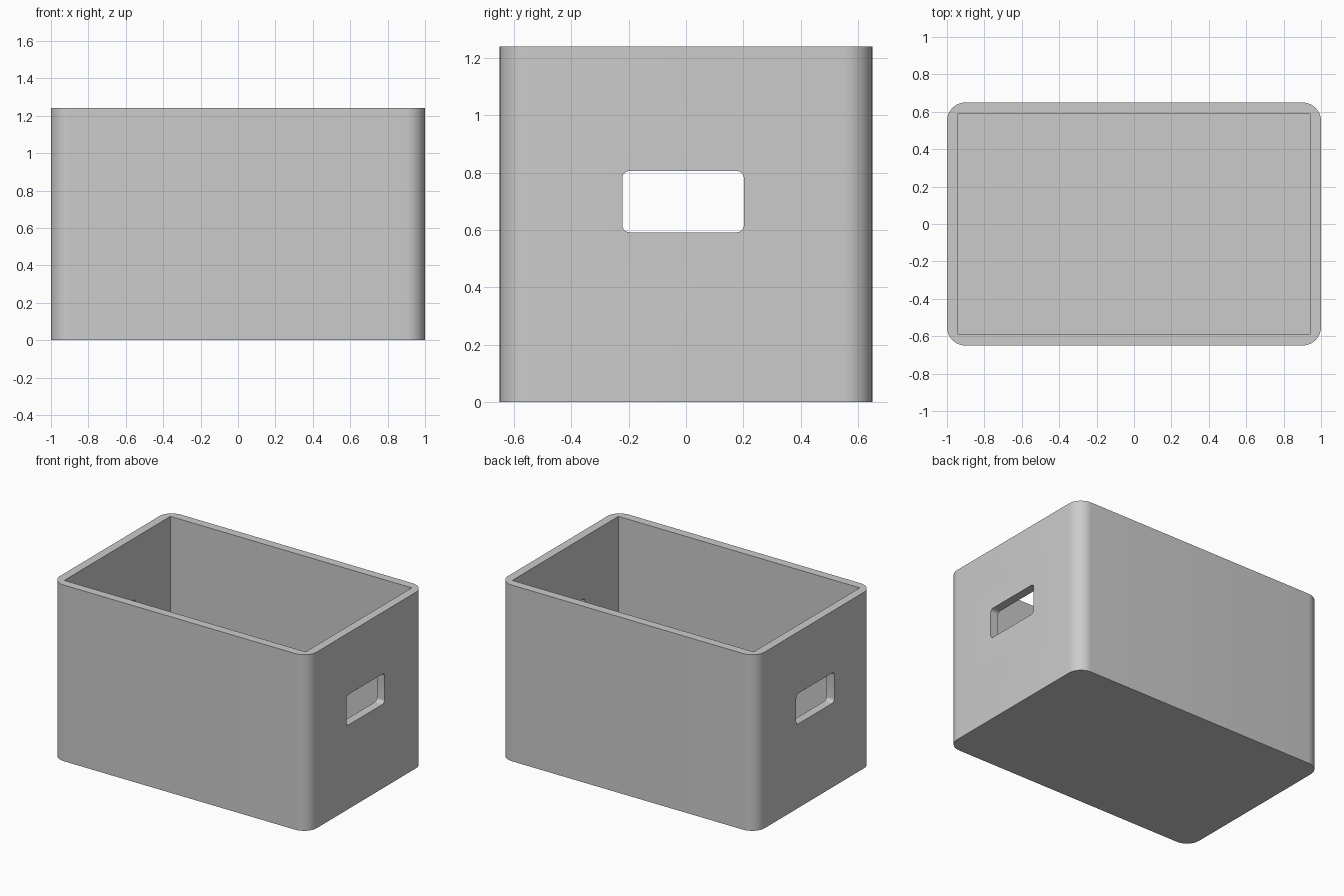
import bpy
import bmesh
from mathutils import Vector

default_cube = bpy.data.objects.get("Cube")
if default_cube:
    bpy.data.objects.remove(default_cube, do_unlink=True)

LENGTH, WIDTH, HEIGHT = 2.0, 1.3, 1.24
WALL = 0.06

# Plain grey finish
grey = bpy.data.materials.new("light_grey")
grey.use_nodes = True
colour = (0.6, 0.6, 0.6, 1)
grey.diffuse_color = colour
grey.node_tree.nodes["Principled BSDF"].inputs["Base Color"].default_value = colour


def rounded_box(name, size, centre, axis=2, radius=0.0, segments=8):
    """Box whose edges parallel to one axis are rounded."""
    bm = bmesh.new()
    bmesh.ops.create_cube(bm, size=1)
    for v in bm.verts:
        v.co = Vector(a * b for a, b in zip(v.co, size)) + Vector(centre)
    if radius:
        edges = [e for e in bm.edges
                 if abs((e.verts[0].co - e.verts[1].co).normalized()[axis]) > 0.9]
        bmesh.ops.bevel(bm, geom=edges, offset=radius, segments=segments,
                        profile=0.5, affect='EDGES')
    mesh = bpy.data.meshes.new(name)
    bm.to_mesh(mesh)
    bm.free()
    mesh.materials.append(grey)
    obj = bpy.data.objects.new(name, mesh)
    bpy.context.collection.objects.link(obj)
    return obj


# Outer shell with rounded upright corners
box = rounded_box("storage_box", (LENGTH, WIDTH, HEIGHT), (0, 0, HEIGHT / 2),
                  radius=0.1, segments=12)

# Square-cornered cavity, open at the top
cavity = rounded_box("cavity_cutter",
                     (LENGTH - 2 * WALL, WIDTH - 2 * WALL, HEIGHT),
                     (0, 0, HEIGHT / 2 + WALL))

# Hand holes through both end walls
hand_holes = rounded_box("hand_hole_cutter", (LENGTH + 1, 0.424, 0.214),
                         (0, -0.01, 0.699), axis=0, radius=0.025, segments=6)

bpy.ops.object.select_all(action='DESELECT')
box.select_set(True)
bpy.context.view_layer.objects.active = box
for cutter in (cavity, hand_holes):
    cutter.hide_render = True
    cut = box.modifiers.new(cutter.name, 'BOOLEAN')
    cut.operation = 'DIFFERENCE'
    cut.solver = 'EXACT'
    cut.object = cutter
    bpy.ops.object.modifier_apply(modifier=cut.name)
    bpy.data.objects.remove(cutter, do_unlink=True)

bpy.ops.object.shade_smooth_by_angle(angle=0.6)
